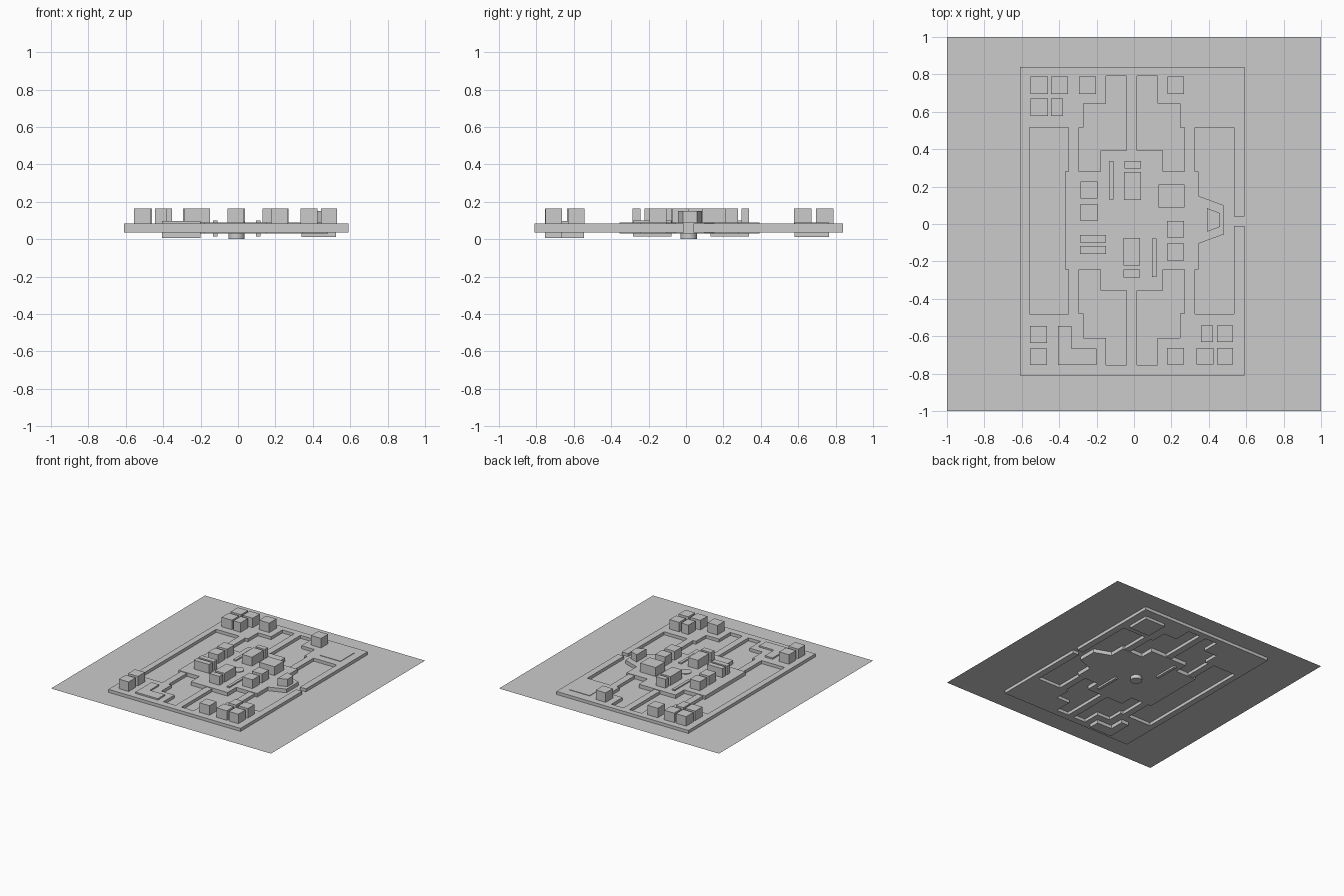
import bpy, bmesh, math

CX, CY = -0.0125, 0.018   # symmetry centre of the arena


def prism(name, pts, z0, z1):
    """Extrude a flat outline from z0 to z1 (z0 == z1 gives a sheet)."""
    bm = bmesh.new()
    face = bm.faces.new([bm.verts.new((x, y, z0)) for x, y in pts])
    if z1 > z0:
        ext = bmesh.ops.extrude_face_region(bm, geom=[face], use_keep_orig=True)
        for g in ext["geom"]:
            if isinstance(g, bmesh.types.BMVert):
                g.co.z = z1
    bmesh.ops.recalc_face_normals(bm, faces=bm.faces)
    mesh = bpy.data.meshes.new(name)
    bm.to_mesh(mesh)
    bm.free()
    ob = bpy.data.objects.new(name, mesh)
    bpy.context.collection.objects.link(ob)
    return ob


def block(name, r, z0, z1):
    x0, x1, y0, y1 = r
    return prism(name, [(x0, y0), (x1, y0), (x1, y1), (x0, y1)], z0, z1)


def around(quarter):
    """Mirror a top-left outline, ordered BR reversed, BL, TL reversed, TR."""
    mx = lambda p: [(2 * CX - x, y) for x, y in p]
    my = lambda p: [(x, 2 * CY - y) for x, y in p]
    return mx(my(quarter))[::-1] + my(quarter) + quarter[::-1] + mx(quarter)


# Ground sheet
block("ground_sheet", (-1, 1, -1, 1), 0.06, 0.06)

# Outer walkway: frame with corridors, open at a slit on the right
quarter = [(-.04, .392), (-.04, .79), (-.15, .79), (-.15, .645), (-.27, .645),
           (-.27, .515), (-.295, .515), (-.295, .28), (-.35, .28),
           (-.35, .517), (-.56, .517)]
outer = [(.59, .04), (.59, .84), (-.61, .84), (-.61, -.81), (.59, -.81), (.59, -.01)]
prism("walkway", outer + [(.535, -.01)] + around(quarter) + [(.535, .04)], 0.035, 0.085)

# Central floor with a bay on the right
cross = around([(-.18, .392), (-.18, .28), (-.37, .28)])
bay = [(.345, .15), (.48, .10), (.48, -.055), (.345, -.105)]
prism("central_floor", cross + bay, 0.03, 0.09)

# Bay pedestal
prism("bay_pedestal", [(.39, .085), (.46, .058), (.46, -.015), (.39, -.042)], 0.06, 0.15)

# Low pads sunk through the walkway
prism("corner_pad_l", [(-.405, -.545), (-.335, -.545), (-.335, -.665), (-.2, -.665),
                       (-.2, -.755), (-.405, -.755)], 0.007, 0.097)
block("corner_pad_square", (.34, .525, .58, .765), 0.012, 0.089)

# Thin walls
for i, r in enumerate([(-.133, -.11, .13, .337), (.097, .12, -.283, -.077)]):
    block(f"thin_wall_{i}", r, 0.015, 0.10)

# Corner blocks
corner_blocks = [
    (-.553, -.46, .695, .788), (-.445, -.353, .695, .788), (-.553, -.46, .577, .67),
    (-.445, -.38, .577, .67), (-.295, -.203, .695, .788), (.178, .268, .695, .788),
    (-.555, -.465, -.635, -.545), (-.555, -.465, -.755, -.665),
    (.357, .423, -.63, -.543), (.443, .53, -.63, -.543), (.333, .425, -.752, -.662),
    (.443, .53, -.752, -.662), (.177, .268, -.752, -.662)]
for i, r in enumerate(corner_blocks):
    block(f"corner_block_{i}", r, 0.075, 0.163)

# Central blocks
central_blocks = [
    (-.05, .037, .297, .338), (-.053, .037, .128, .277), (-.285, -.195, .137, .228),
    (-.285, -.195, .017, .108), (-.29, -.15, -.1, -.058), (-.29, -.15, -.16, -.117),
    (-.055, .033, -.222, -.075), (-.057, .033, -.287, -.243),
    (.177, .268, -.072, .017), (.177, .268, -.195, -.105), (.13, .27, .088, .21)]
for i, r in enumerate(central_blocks):
    block(f"central_block_{i}", r, 0.075, 0.163)

# Central round pillar base
bpy.ops.mesh.primitive_cylinder_add(vertices=32, radius=0.044, depth=0.095,
                                    location=(-.008, .015, .0475))
bpy.context.object.name = "round_base"
bpy.ops.object.shade_smooth_by_angle(angle=math.radians(30))
